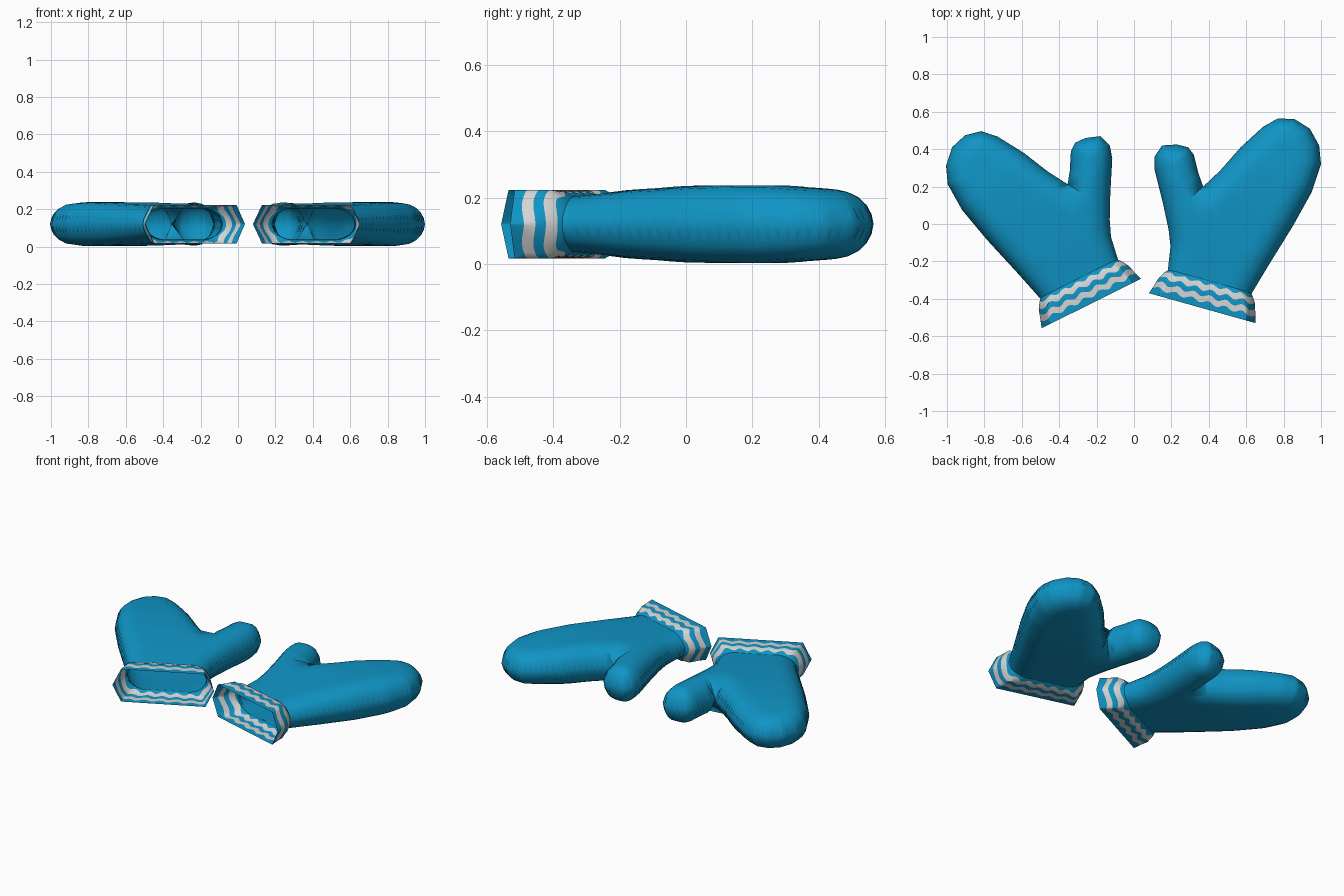
import bpy, bmesh, math
from mathutils import Matrix, Vector
from mathutils.geometry import delaunay_2d_cdt, intersect_point_line

if "Cube" in bpy.data.objects:
    bpy.data.objects.remove(bpy.data.objects["Cube"])


def material(name, rgb):
    m = bpy.data.materials.new(name)
    m.diffuse_color = (*rgb, 1)
    m.use_nodes = True
    m.node_tree.nodes["Principled BSDF"].inputs["Base Color"].default_value = m.diffuse_color
    return m


BLUE = material("blue wool", (0.005, 0.30, 0.56))
WHITE = material("white stripe", (0.66, 0.66, 0.66))
ZMID = 0.12
CUFF = Vector((0.365, -0.45))          # centre of the cuff opening
U = Vector((0.963, -0.27))             # along the opening
V = Vector((0.27, 0.963))              # from opening towards fingertips


def local(u, v):
    return CUFF + U * u + V * v


def lerp_table(table, v):
    if v <= table[0][0]:
        return table[0][1:]
    for a, b in zip(table, table[1:]):
        if v <= b[0]:
            f = (v - a[0]) / (b[0] - a[0])
            return tuple(p + (q - p) * f for p, q in zip(a[1:], b[1:]))
    return table[-1][1:]


# Outline of hand and thumb seen from above, neck right to neck left
OUTLINE = [local(0.23, 0.135)] + [Vector(p) for p in (
    (0.72, -0.22), (0.85, -0.01), (0.95, 0.17), (1.0, 0.32), (0.99, 0.42), (0.94, 0.51),
    (0.86, 0.56), (0.77, 0.565), (0.69, 0.52), (0.57, 0.41), (0.46, 0.285), (0.37, 0.20),
    (0.345, 0.27), (0.32, 0.37), (0.29, 0.41), (0.23, 0.425), (0.15, 0.42), (0.11, 0.36),
    (0.11, 0.29), (0.155, 0.11), (0.185, -0.03), (0.195, -0.12))] + [local(-0.23, 0.135)]
SEGMENTS = list(zip(OUTLINE, OUTLINE[1:]))
HALF_THICK = [(0.14, 0.083), (0.35, 0.102), (0.6, 0.116), (0.8, 0.117), (1.0, 0.104)]
ROUND = 0.12


def rim_distance(p):
    best = 9
    for a, b in SEGMENTS:
        q, f = intersect_point_line(p, a, b)
        q = q.to_2d() if f > 0 else a
        q = b if f > 1 else q
        best = min(best, (p - q).length)
    return best


def hand_mesh():
    pts, inner = [], []
    for a, b in SEGMENTS:
        n = max(1, round((b - a).length / 0.035))
        d = (b - a).normalized()
        normal = Vector((-d.y, d.x))
        for i in range(n):
            p = a.lerp(b, i / n)
            pts.append(p)
            for off in (0.005, 0.02, 0.045, 0.08):
                q = a.lerp(b, (i + 0.5) / n) + normal * off
                if rim_distance(q) > 0.93 * off and (q - CUFF).dot(V) > 0.15:
                    inner.append(q)
    # open wrist edge
    for i in range(17):
        pts.append(local(-0.23 * math.cos(math.pi * i / 17), 0.135))
    loop = list(range(len(pts)))
    # interior grid
    for i in range(-12, 19):
        for j in range(4, 28):
            q = local(i * 0.045, j * 0.045)
            if rim_distance(q) > 0.095:
                inner.append(q)
    co, _, tris, *_ = delaunay_2d_cdt(pts + inner, [], [loop], 1, 1e-5)
    bm = bmesh.new()
    layers = []
    for side in (1, -1):
        row = []
        for p in co:
            d = min(rim_distance(p), ROUND)
            t = lerp_table(HALF_THICK, (p - CUFF).dot(V))[0]
            h = t * math.sqrt(max(0, 1 - (1 - d / ROUND) ** 2)) if d > 1e-4 else 0
            row.append(bm.verts.new((p.x, p.y, ZMID + side * h)))
        layers.append(row)
    for t in tris:
        bm.faces.new([layers[0][i] for i in t])
        bm.faces.new([layers[1][i] for i in reversed(t)])
    bmesh.ops.delete(bm, geom=[v for v in bm.verts if not v.link_faces], context='VERTS')
    bmesh.ops.remove_doubles(bm, verts=bm.verts, dist=1e-5)
    return bm


# Cuff: v, half width, end bevel length, half thickness, roundness
CUFF_SHAPE = [(0, 0.296, 0.05, 0.103, 0), (0.1, 0.265, 0.05, 0.103, 0.5),
              (0.125, 0.25, 0.08, 0.099, 0.9), (0.15, 0.228, 0.11, 0.084, 1)]
# rows: base v, zigzag height; stripes lie between rows 1-2 and 3-4
ROWS = [(0, 0), (0.036, 0.009), (0.069, 0.009), (0.099, 0.009), (0.131, 0.007), (0.15, 0)]


def cuff_mesh():
    bm = bmesh.new()
    n = 64
    rings = []
    for base, amp in ROWS:
        ring = []
        for k in range(2 * n):
            s = -math.cos(math.pi * k / n)
            v = base + amp * math.sin(2 * math.pi * s * 0.27 / 0.088)
            w, bevel, t, rnd = lerp_table(CUFF_SHAPE, v)
            f = min(1, w * (1 - abs(s)) / bevel)
            f = f * (1 - rnd) + rnd * math.sqrt(max(0, 1 - (1 - f) ** 2))
            p = local(s * w, v)
            ring.append(bm.verts.new((p.x, p.y, ZMID + (t * f if k < n else -t * f))))
        rings.append(ring)
    for r in range(len(ROWS) - 1):
        for k in range(2 * n):
            m = (k + 1) % (2 * n)
            f = bm.faces.new((rings[r][m], rings[r][k], rings[r + 1][k], rings[r + 1][m]))
            f.material_index = 1 if r in (1, 3) else 0
    for f in bm.faces:
        f.normal_update()
    if sum(f.normal.z * (f.calc_center_median().z - ZMID) for f in bm.faces) < 0:
        bmesh.ops.reverse_faces(bm, faces=bm.faces)
    return bm


def finish(bm, name, angle):
    me = bpy.data.meshes.new(name)
    bm.to_mesh(me)
    me.materials.append(BLUE)
    me.materials.append(WHITE)
    ob = bpy.data.objects.new(name, me)
    bpy.context.collection.objects.link(ob)
    bpy.ops.object.select_all(action='DESELECT')
    ob.select_set(True)
    bpy.context.view_layer.objects.active = ob
    bpy.ops.object.shade_smooth_by_angle(angle=math.radians(angle))


# Left mitten is the right one mirrored and turned
TO_LEFT = (Matrix.Translation((-0.228, -0.425, 0)) @ Matrix.Rotation(math.radians(10.8), 4, 'Z')
           @ Matrix.Translation((0.365, 0.45, 0)) @ Matrix.Scale(-1, 4, (1, 0, 0)))
for part, make, angle in (("mitten_hand", hand_mesh, 80), ("mitten_cuff", cuff_mesh, 35)):
    bm = make()
    finish(bm, "right_" + part, angle)
    bm.transform(TO_LEFT)
    bmesh.ops.reverse_faces(bm, faces=bm.faces)
    finish(bm, "left_" + part, angle)
    bm.free()
